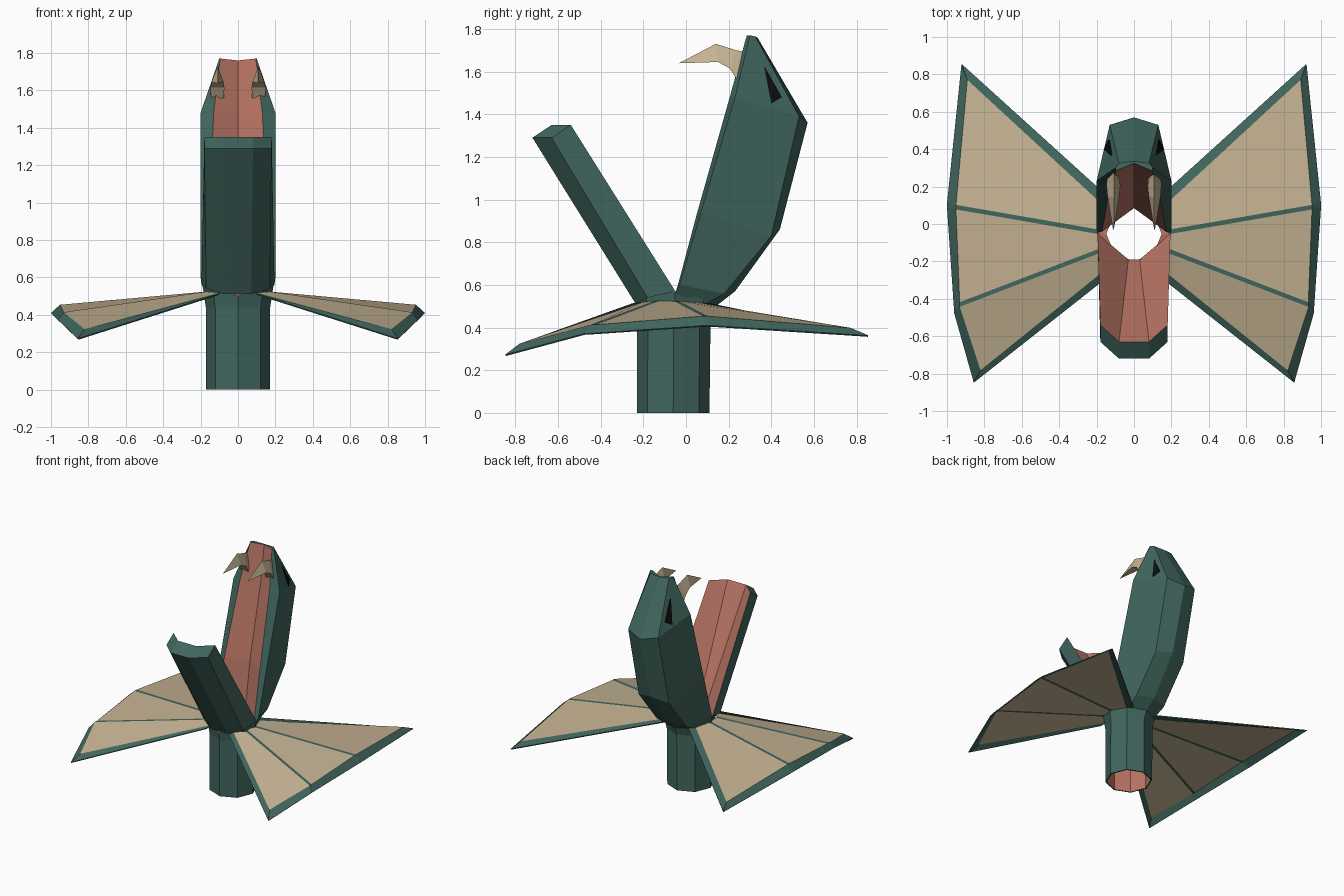
import bpy, bmesh, math
from mathutils import Vector
from mathutils.bvhtree import BVHTree

if "Cube" in bpy.data.objects:
    bpy.data.objects.remove(bpy.data.objects["Cube"])


def mat(name, rgb):
    m = bpy.data.materials.new(name)
    m.diffuse_color = (*rgb, 1)
    m.use_nodes = True
    m.node_tree.nodes["Principled BSDF"].inputs["Base Color"].default_value = m.diffuse_color
    return m


GREEN = mat("dark green skin", (.052, .133, .112))
PINK = mat("pink flesh", (.49, .18, .13))
TAN = mat("tan membrane", (.56, .45, .29))
BLACK = mat("black eye", (.004, .004, .004))


def build(name, verts, faces, mats, rule=None, recalc=True):
    """Mesh object from points; rule gives the material slot of each face."""
    me = bpy.data.meshes.new(name)
    me.from_pydata([tuple(v) for v in verts], [], faces)
    for m in mats:
        me.materials.append(m)
    if rule:
        for p in me.polygons:
            p.material_index = rule(p.index)
    if recalc:
        bm = bmesh.new()
        bm.from_mesh(me)
        bmesh.ops.recalc_face_normals(bm, faces=bm.faces)
        bm.to_mesh(me)
        bm.free()
    ob = bpy.data.objects.new(name, me)
    bpy.context.collection.objects.link(ob)
    return ob


def loft(rings, cap=True):
    """Closed rings joined by quads, last ring optionally capped."""
    n = len(rings[0])
    verts = [v for r in rings for v in r]
    faces = [(i * n + k, i * n + (k + 1) % n, (i + 1) * n + (k + 1) % n, (i + 1) * n + k)
             for i in range(len(rings) - 1) for k in range(n)]
    return verts, faces, n


def flip(p, s=-1):
    return (s * p[0], p[1], p[2])


# upper jaw: back, shoulder, side, mouth rim, palate centre at each station
stations = [
    [(0, .14, .50), (.12, .09, .51), (.195, -.05, .56), (.17, -.04, .57), (0, .085, .55)],
    [(0, .23, .57), (.13, .18, .56), (.20, -.03, .60), (.17, -.035, .61), (0, .10, .62)],
    [(0, .44, .86), (.13, .40, .83), (.20, .07, .94), (.155, .05, .93), (0, .15, .93)],
    [(0, .57, 1.36), (.13, .53, 1.39), (.20, .23, 1.48), (.13, .205, 1.48), (0, .28, 1.48)],
    [(0, .335, 1.76), (.08, .325, 1.765), (.10, .30, 1.77), (.095, .285, 1.77), (0, .325, 1.76)],
]
rings = [s + [flip(s[i]) for i in (3, 2, 1)] for s in stations]
v, f, n = loft(rings)
f.append(tuple(range(len(v) - n, len(v))))
head = build("upper_jaw", v, f, [GREEN, PINK],
             lambda i: int(i < 4 * n and i % n in (3, 4)))

# eyes: thin black triangles laid on the cheeks
tree = BVHTree.FromPolygons([Vector(p) for p in v], f)
for side, label in ((1, "right"), (-1, "left")):
    tri = []
    for y, z in ((.365, 1.63), (.45, 1.48), (.40, 1.45)):
        hit = tree.ray_cast(Vector((side, y, z)), Vector((-side, 0, 0)))[0]
        tri.append(hit + Vector((side * .008, 0, 0)))
    tri += [p - Vector((side * .009, 0, 0)) for p in tri]
    build("eye_" + label, tri,
          [(0, 1, 2), (5, 4, 3), (0, 1, 4, 3), (1, 2, 5, 4), (2, 0, 3, 5)], [BLACK])

# lower jaw: an open trough
jaw = [
    [(.07, -.235, .51), (.17, -.18, .54), (.195, -.05, .57), (.03, -.19, .53)],
    [(.08, -.72, 1.29), (.18, -.63, 1.29), (.18, -.54, 1.35), (.08, -.63, 1.35)],
]
v, f, n = loft([s + [flip(p) for p in reversed(s)] for s in jaw])
f += [(8, 9, 10, 11), (12, 13, 14, 15), (8, 11, 12, 15)]
build("lower_jaw", v, f, [GREEN, PINK], lambda i: int(i in (2, 3, 4)))


# neck: hollow eight-sided tube with a flared collar, pink inside
def octagon(z, r, cy, lift=0):
    pts = []
    for k in range(8):
        a = k * math.pi / 4
        x = r * math.cos(a)
        pts.append((x, cy + r * math.sin(a), z + lift * abs(x) / r))
    return pts


v, f, n = loft([octagon(0, .160, -.06), octagon(0, .170, -.06), octagon(.44, .172, -.057),
                octagon(.50, .192, -.05, .07), octagon(.53, .148, -.053, .04),
                octagon(.44, .155, -.057), octagon(0, .160, -.06)])
build("neck", v, f, [GREEN, PINK], lambda i: int(i >= 24))

# frills: fan of tan panels between green ribs, with a sloping green border
rays = [  # root, tip inside the border
    ((.10, -.20, .515), (.82, -.78, .32)),
    ((.17, -.138, .52), (.93, -.43, .41)),
    ((.17, -.045, .52), (.95, .09, .45)),
    ((.10, .04, .515), (.89, .77, .395)),
]
border = [(.855, -.845, .27), (.96, -.46, .37), (.997, .10, .407), (.92, .853, .36)]
HALF = Vector((0, .012, 0))
for side, label in ((1, "right"), (-1, "left")):
    # ordered lines from the front edge to the back edge: root, tip, outer
    lines = [((.10, -.25, .51), border[0], border[0])]
    for i, (root, tip) in enumerate(rays):
        for s in ((0,) if i in (0, 3) else (-1, 1)):
            lines.append((Vector(root) + HALF * s, Vector(tip) + HALF * s,
                          Vector(border[i]) + HALF * s))
    lines.append(((.10, .11, .51), border[3], border[3]))
    v = [flip(p, side) for ln in lines for p in ln]
    f, slots = [], []
    for i in range(len(lines) - 1):
        a, b = 3 * i, 3 * i + 3
        f.append((a, a + 1, b + 1, b))
        slots.append(int(i in (1, 3, 5)))
        if 0 < i < len(lines) - 2:
            f.append((a + 1, a + 2, b + 2, b + 1))
            slots.append(0)
    frill = build("frill_" + label, v, f, [GREEN, TAN], lambda i: slots[i])
    sol = frill.modifiers.new("thickness", 'SOLIDIFY')
    sol.thickness = .008
    sol.offset = 0

# fangs: hooked three-sided spikes
for side, label in ((1, "right"), (-1, "left")):
    path = [  # top y z, bottom y z, half width
        (.29, 1.69, .24, 1.56, .035),
        (.235, 1.70, .205, 1.615, .037),
        (.14, 1.73, .15, 1.645, .032),
        (-.03, 1.641, -.03, 1.639, .002),
    ]
    rings = [[(side * .108, ty, tz), (side * (.11 - w), by, bz), (side * (.11 + w), by, bz)]
             for ty, tz, by, bz, w in path]
    v, f, n = loft(rings)
    f += [(0, 1, 2), (9, 10, 11)]
    build("fang_" + label, v, f, [TAN])
